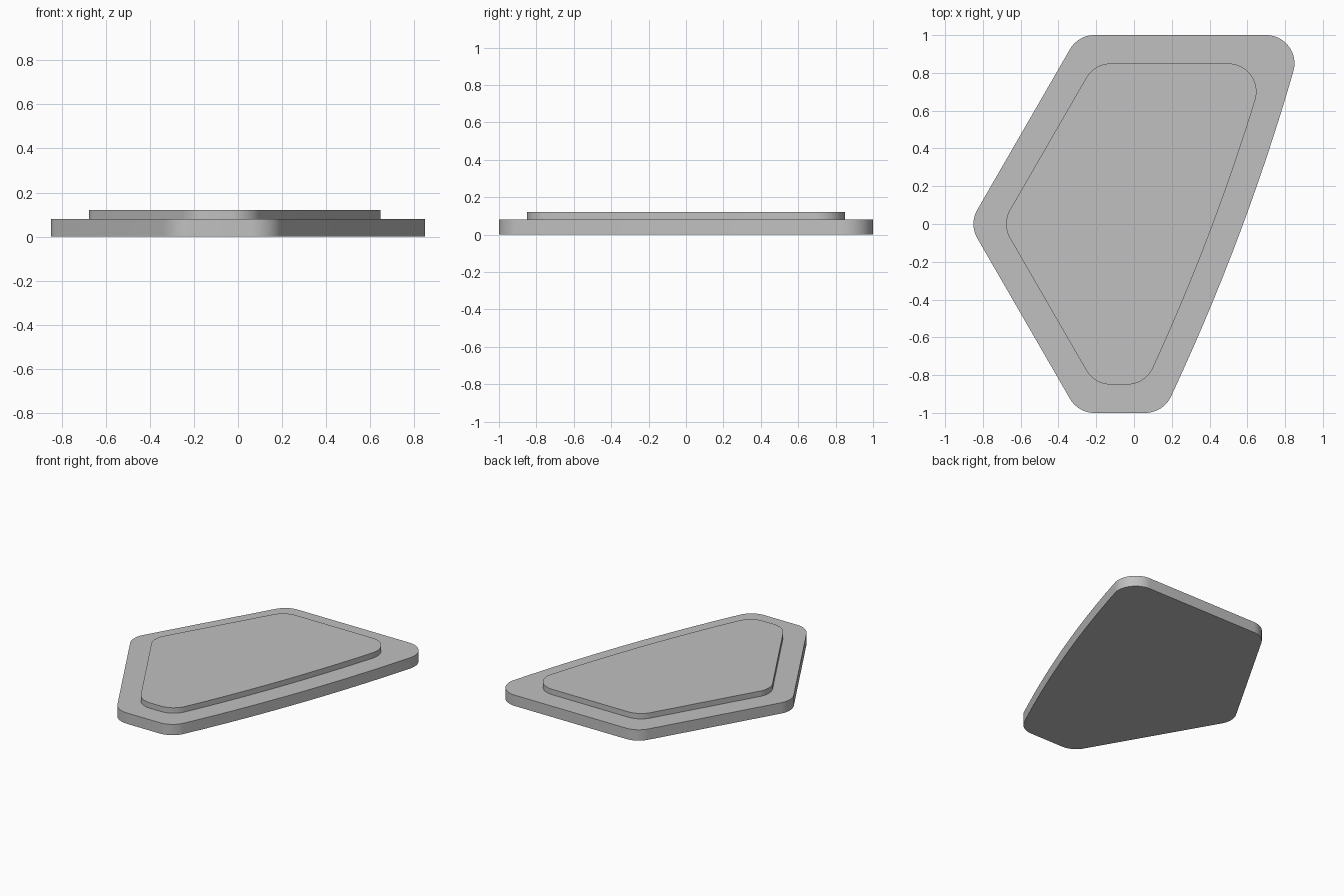
import bpy
import bmesh
from math import sqrt, atan2, radians, sin, cos, pi

cube = bpy.data.objects.get("Cube")
if cube:
    bpy.data.objects.remove(cube, do_unlink=True)

FILLET = 0.15                    # corner radius of both plates
BOW = (-10.415, 4.064, 11.72)    # centre and radius of the bowed side

grey = bpy.data.materials.new("plain grey")
grey.use_nodes = True
grey.diffuse_color = (0.53, 0.53, 0.53, 1)
grey.node_tree.nodes["Principled BSDF"].inputs["Base Color"].default_value = grey.diffuse_color


def arc(cx, cy, r, start, end, steps):
    angles = [start + (end - start) * i / steps for i in range(steps + 1)]
    return [(cx + r * cos(a), cy + r * sin(a)) for a in angles]


def outline(inset):
    """Rounded five-sided outline with one bowed side, shrunk by inset."""
    y = 1 - inset - FILLET
    left = -0.70 + inset / sin(pi / 3)
    shoulder = left + y / sqrt(3)
    bx, by, br = BOW
    reach = br - inset - FILLET

    def bow_corner(cy):
        dx = sqrt(reach ** 2 - (cy - by) ** 2)
        return bx + dx, atan2(cy - by, dx)

    front_x, front_a = bow_corner(-y)
    back_x, back_a = bow_corner(y)
    points = arc(left, 0, FILLET, radians(150), radians(210), 12)
    points += arc(shoulder, -y, FILLET, radians(210), radians(270), 12)
    points += arc(front_x, -y, FILLET, -pi / 2, front_a, 14)
    points += arc(bx, by, br - inset, front_a, back_a, 24)[1:-1]
    points += arc(back_x, y, FILLET, back_a, pi / 2, 20)
    points += arc(shoulder, y, FILLET, pi / 2, radians(150), 12)
    return points


def plate(name, inset, bottom, top):
    bm = bmesh.new()
    face = bm.faces.new([bm.verts.new((x, y, bottom)) for x, y in outline(inset)])
    grown = bmesh.ops.extrude_face_region(bm, geom=[face], use_keep_orig=True)
    raised = [v for v in grown["geom"] if isinstance(v, bmesh.types.BMVert)]
    bmesh.ops.translate(bm, verts=raised, vec=(0, 0, top - bottom))
    bmesh.ops.recalc_face_normals(bm, faces=bm.faces)
    mesh = bpy.data.meshes.new(name)
    bm.to_mesh(mesh)
    bm.free()
    mesh.materials.append(grey)
    obj = bpy.data.objects.new(name, mesh)
    bpy.context.collection.objects.link(obj)
    bpy.ops.object.select_all(action="DESELECT")
    obj.select_set(True)
    bpy.context.view_layer.objects.active = obj
    bpy.ops.object.shade_smooth_by_angle(angle=radians(30))


# Wide lower slab and the raised panel on top of it
plate("base_plate", 0, 0, 0.08)
plate("raised_panel", 0.15, 0.08, 0.12)
